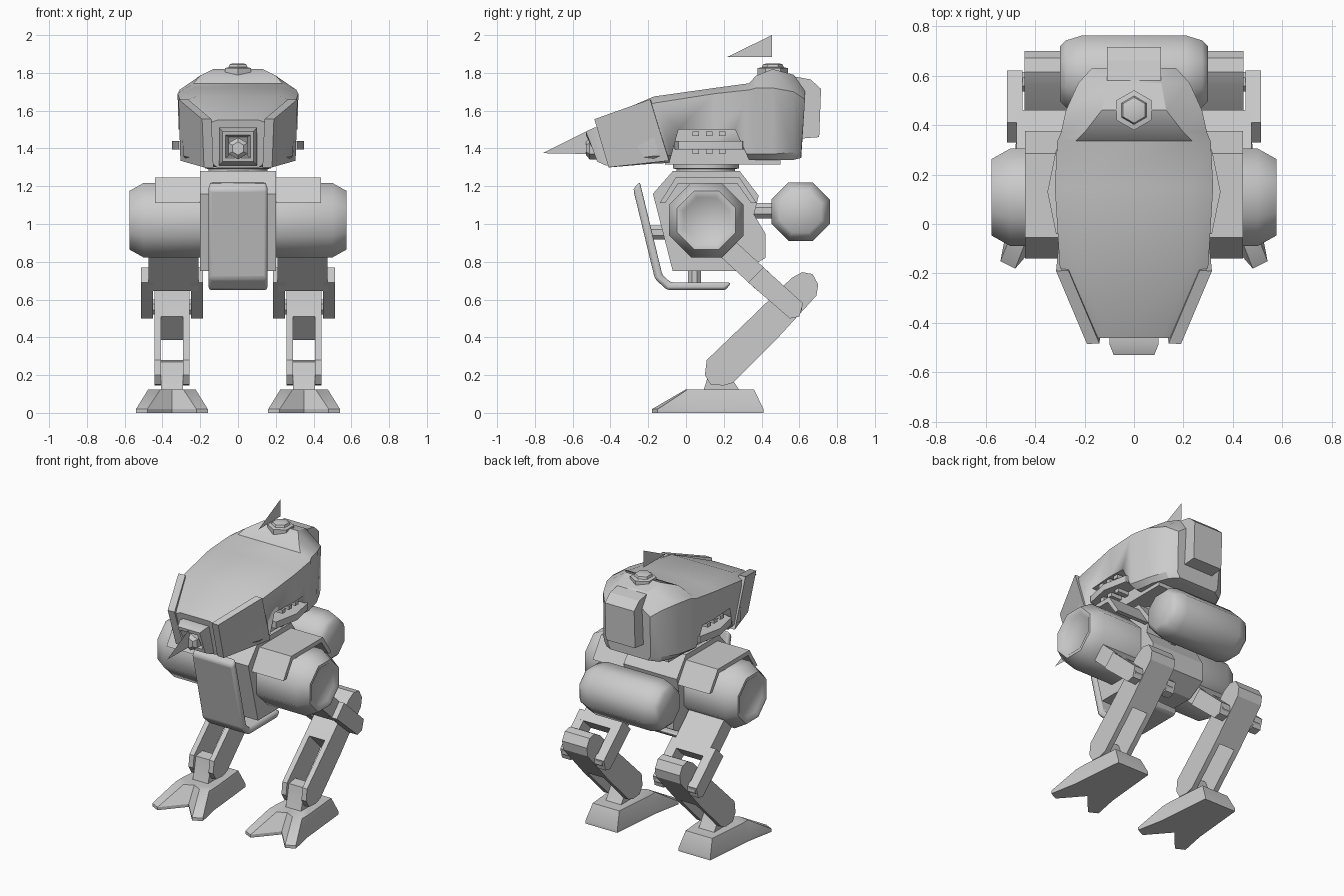
import bpy, bmesh, math

if "Cube" in bpy.data.objects:
    bpy.data.objects.remove(bpy.data.objects["Cube"])


def loft(name, rings, mirror=False, angle=30, bevel=0, caps=True):
    """Skin a list of equal-length closed rings, optionally mirrored over x = 0."""
    bm = bmesh.new()
    rows = [[bm.verts.new(p) for p in r] for r in rings]
    n = len(rows[0])
    for a, b in zip(rows, rows[1:]):
        for i in range(n):
            j = (i + 1) % n
            bm.faces.new((a[i], a[j], b[j], b[i]))
    if caps:
        bm.faces.new(rows[0])
        if len(rows) > 1:
            bm.faces.new(rows[-1])
    bmesh.ops.recalc_face_normals(bm, faces=bm.faces[:])
    me = bpy.data.meshes.new(name)
    bm.to_mesh(me)
    bm.free()
    ob = bpy.data.objects.new(name, me)
    bpy.context.collection.objects.link(ob)
    bpy.ops.object.select_all(action='DESELECT')
    ob.select_set(True)
    bpy.context.view_layer.objects.active = ob
    bpy.ops.object.shade_smooth_by_angle(angle=math.radians(angle))
    if bevel:
        m = ob.modifiers.new("Bevel", 'BEVEL')
        m.width, m.segments = bevel, 2
    if mirror:
        ob.modifiers.new("Mirror", 'MIRROR').use_axis[0] = True
    return ob


def prism(name, profile, x0, x1, **kw):
    """Extrude a (y, z) profile from x0 to x1."""
    return loft(name, [[(x, y, z) for y, z in profile] for x in (x0, x1)], **kw)


def box(name, x0, x1, y0, y1, z0, z1, **kw):
    return prism(name, [(y0, z0), (y1, z0), (y1, z1), (y0, z1)], x0, x1, **kw)


def lathe(name, axis, centre, steps, n=8, **kw):
    """Rings of (position along axis, flat-to-flat half width)."""
    rings = []
    for t, r in steps:
        ring = []
        for i in range(n):
            a = 2 * math.pi * (i + .5) / n
            u = r * math.cos(a) / math.cos(math.pi / n)
            v = r * math.sin(a) / math.cos(math.pi / n)
            p = {'X': (t, u, v), 'Y': (u, t, v), 'Z': (u, v, t)}[axis]
            ring.append([c + q for c, q in zip(centre, p)])
        rings.append(ring)
    return loft(name, rings, **kw)


# Head hull: y top, y bottom, then (half width, height) from roof edge to belly
sections = [
    (-.46, -.40, (.11, 1.55), (.17, 1.53), (.15, 1.33), (.11, 1.30)),
    (-.17, -.17, (.225, 1.675), (.30, 1.64), (.29, 1.36), (.25, 1.32)),
    (.15, .15, (.23, 1.72), (.32, 1.69), (.31, 1.37), (.27, 1.33)),
    (.335, .335, (.235, 1.745), (.31, 1.71), (.30, 1.37), (.26, 1.34)),
    (.37, .37, (.20, 1.785), (.295, 1.72), (.29, 1.37), (.25, 1.34)),
    (.46, .46, (.13, 1.82), (.275, 1.72), (.27, 1.37), (.24, 1.34)),
    (.57, .57, (.11, 1.79), (.225, 1.70), (.22, 1.38), (.20, 1.34)),
    (.63, .61, (.10, 1.71), (.17, 1.66), (.16, 1.38), (.14, 1.35)),
]
rings = []
for yt, yb, *pts in sections:
    half = [(x, yt if k < 2 else yb, z) for k, (x, z) in enumerate(pts)]
    rings.append(half + [(-x, y, z) for x, y, z in reversed(half)])
head = loft("head_hull", rings)

# Side notches cut in the head
notch = [(-.10, 1.28), (-.04, 1.50), (.26, 1.50), (.36, 1.28)]
for s in (1, -1):
    cutter = prism("notch_cutter", notch, s * .21, s * .5)
    cutter.hide_render = True
    cutter.hide_set(True)
    cut = head.modifiers.new("Notch", 'BOOLEAN')
    cut.operation, cut.object, cut.solver = 'DIFFERENCE', cutter, 'EXACT'

# Side visor lip and its teeth
lip = [(.21, -.06), (.315, -.04), (.35, .13), (.315, .30), (.21, .32)]
loft("visor_lip", [[(x, y, z) for x, y in lip] for z in (1.395, 1.44)], mirror=True)
for k in range(3):
    y = .035 + .07 * k
    box(f"visor_tooth_{k}", .20, .31, y, y + .035, 1.465, 1.49, mirror=True)
    box(f"visor_lower_tooth_{k}", .20, .30, y, y + .035, 1.37, 1.40, mirror=True)
box("head_base", -.22, .22, -.11, .50, 1.315, 1.40)

# Cheek plates, snout frame and barrel
cheek = [(.19, -.485, 1.555), (.315, -.19, 1.66), (.305, -.09, 1.335), (.18, -.41, 1.30)]
loft("cheek_plate", [[(x - d, y + d * .05, z) for x, y, z in cheek] for d in (0, .05)],
     mirror=True)


def snout_ring(w, h, y):
    return [(-w, y - .03, 1.41 + h), (w, y - .03, 1.41 + h),
            (w, y + .03, 1.41 - h), (-w, y + .03, 1.41 - h)]


loft("snout_frame", [snout_ring(.10, .10, -.40), snout_ring(.10, .10, -.455),
                     snout_ring(.082, .08, -.50), snout_ring(.065, .06, -.50),
                     snout_ring(.05, .05, -.44)])
lathe("gun_barrel", 'Y', (0, 0, 1.40), [(-.53, .03), (-.51, .05), (-.40, .05)], n=6)
loft("muzzle_fin", [[(0, -.76, 1.375), (0, -.53, 1.49), (0, -.48, 1.37)]])

# Back plate, roof hatch and roof fin
prism("head_back_plate", [(.58, 1.78), (.66, 1.765), (.715, 1.715), (.705, 1.46), (.58, 1.45)],
      -.11, .11)
lathe("roof_hatch", 'Z', (0, .46, 0),
      [(1.79, .07), (1.825, .07), (1.83, .05), (1.845, .045), (1.85, .03)], n=6)
loft("roof_fin", [[(0, .22, 1.885), (0, .455, 1.885), (0, .455, 2.0)]])

# Neck and torso
lathe("neck", 'Z', (0, .105, 0), [(1.26, .155), (1.29, .155), (1.295, .175), (1.36, .175)], n=16)
prism("torso", [(-.07, .75), (.30, .75), (.42, .82), (.42, .95), (.36, 1.05), (.385, 1.15),
                (.285, 1.28), (-.07, 1.28), (-.175, 1.16)], -.20, .20)

# Chest shield and its mounts
prism("chest_shield", [(-.245, 1.225), (-.28, 1.185), (-.165, .71), (-.10, .65), (.21, .65),
                       (.24, .69), (-.08, .69), (-.125, .73)], -.155, .155, bevel=.015)
lathe("shield_front_mount", 'Y', (0, 0, .955), [(-.20, .036), (-.08, .036)])
lathe("shield_lower_mount", 'Z', (0, .045, 0), [(.67, .035), (.77, .035)])

# Hip drums with recessed ends, and the bent cover plates over them
lathe("hip_drum", 'X', (0, .108, 1.02),
      [(.18, .197), (.50, .197), (.575, .155), (.575, .135), (.56, .12)], mirror=True, angle=46)
prism("hip_cover", [(-.14, 1.11), (-.055, 1.245), (.285, 1.245), (.375, 1.11), (.345, 1.11),
                    (.27, 1.215), (-.04, 1.215), (-.11, 1.11)], .19, .44, mirror=True)

# Rear tank and its mount
lathe("rear_tank", 'X', (0, .607, 1.065),
      [(-.30, .11), (-.275, .135), (-.21, .155), (.21, .155), (.275, .135), (.30, .11)], angle=46)
lathe("tank_mount", 'Y', (0, 0, 1.07), [(.33, .04), (.48, .04)])

# Thighs: a hip block that opens into a fork around the knee
LEG = .35
prism("thigh_block", [(.20, .965), (.12, .885), (.38, .645), (.46, .725)],
      LEG - .14, LEG + .125, mirror=True)
fork = [(.41, .77), (.33, .69), (.55, .50), (.60, .51), (.62, .58)]
for tag, a, b in (("inner", -.165, -.10), ("outer", .10, .163)):
    prism("thigh_fork_" + tag, fork, LEG + a, LEG + b, mirror=True)
lathe("knee_pin", 'X', (LEG, .575, .56), [(-.15, .04), (.15, .04)], mirror=True)

# Shins: solid above, two side plates below
prism("shin_upper", [(.35, .51), (.56, .715), (.615, .745), (.67, .735), (.70, .68), (.69, .62),
                     (.475, .385)], LEG - .093, LEG + .093, mirror=True)
plate = [(.35, .51), (.11, .28), (.10, .20), (.13, .15), (.20, .145), (.25, .16), (.475, .385)]
for tag, a, b in (("inner", -.093, -.058), ("outer", .058, .093)):
    prism("shin_plate_" + tag, plate, LEG + a, LEG + b, mirror=True)

# Ankles and forked feet
prism("ankle", [(.09, .11), (.29, .11), (.23, .20), (.20, .28), (.13, .27), (.115, .19)],
      LEG - .058, LEG + .058, mirror=True)
sole = [(.12, .41), (.155, .03), (.19, -.15), (.13, -.18)]
deck = [(.10, .36), (.125, .08), (.125, .01), (.06, .00)]


def foot_ring(half, notch_y, zs):
    right = [(LEG + x, y, z) for (x, y), z in zip(half, zs)]
    left = [(LEG - x, y, z) for (x, y), z in zip(half, zs)]
    return right + [(LEG, notch_y, zs[0])] + left[::-1]


loft("foot", [foot_ring(sole, -.03, [0] * 4), foot_ring(sole, -.03, [.02] * 4),
              foot_ring(deck, .03, [.125] * 4)], mirror=True)
